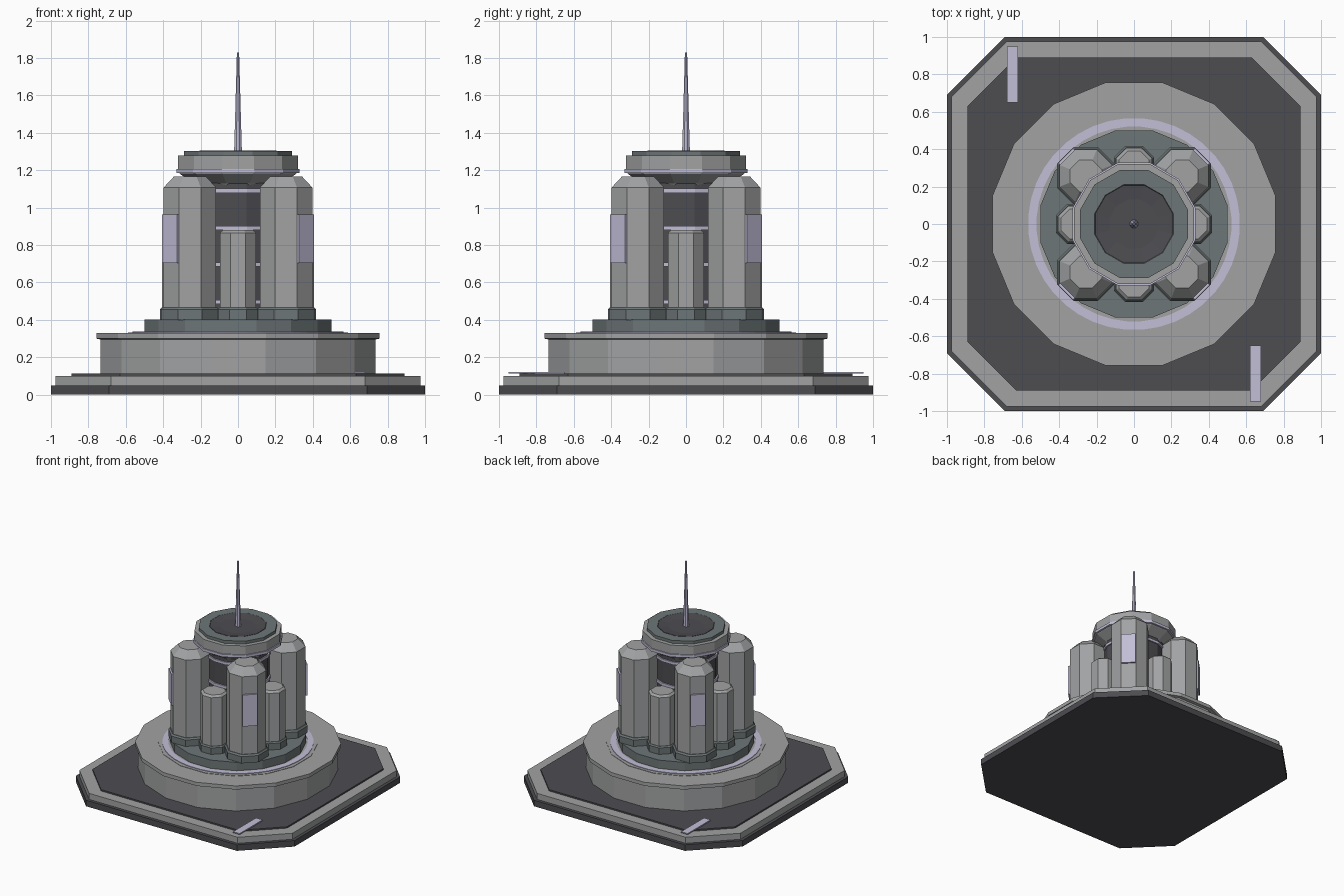
import bpy, bmesh, math
from mathutils import Matrix

if "Cube" in bpy.data.objects:
    bpy.data.objects.remove(bpy.data.objects["Cube"])


def material(name, rgb):
    m = bpy.data.materials.new(name)
    m.diffuse_color = (*rgb, 1)
    m.use_nodes = True
    m.node_tree.nodes["Principled BSDF"].inputs["Base Color"].default_value = m.diffuse_color
    return m


DARK = material("charcoal", (0.074, 0.072, 0.081))
GREY = material("light grey", (0.36, 0.365, 0.37))
SLATE = material("slate grey", (0.155, 0.18, 0.185))
LILAC = material("pale lilac", (0.54, 0.52, 0.68))


def finish(name, bm, mat, loc=(0, 0, 0)):
    bmesh.ops.recalc_face_normals(bm, faces=bm.faces)
    me = bpy.data.meshes.new(name)
    bm.to_mesh(me)
    bm.free()
    me.materials.append(mat)
    ob = bpy.data.objects.new(name, me)
    ob.location = loc
    bpy.context.collection.objects.link(ob)
    return ob


def loft(name, loops, mat, loc=(0, 0, 0), closed=False):
    """Skin a stack of equal-length point loops; cap the ends unless closed."""
    bm = bmesh.new()
    rings = [[bm.verts.new(p) for p in loop] for loop in loops]
    n = len(rings[0])
    pairs = list(zip(rings, rings[1:])) + ([(rings[-1], rings[0])] if closed else [])
    for a, b in pairs:
        for i in range(n):
            j = (i + 1) % n
            bm.faces.new((a[i], a[j], b[j], b[i]))
    if not closed:
        bm.faces.new(rings[0])
        bm.faces.new(rings[-1])
    return finish(name, bm, mat, loc)


def turned(name, profile, sides, mat, loc=(0, 0, 0), closed=False):
    """Polygonal lathe of (radius across flats, z) with flats facing the axes."""
    loops = []
    for r, z in profile:
        rr = r / math.cos(math.pi / sides)
        angles = [(i + 0.5) * 2 * math.pi / sides for i in range(sides)]
        loops.append([(rr * math.cos(a), rr * math.sin(a), z) for a in angles])
    return loft(name, loops, mat, loc, closed)


def slab(name, layers, mat):
    """Square plate with cut corners from (half size, corner start, z) layers."""
    return loft(name, [[(h, -c, z), (h, c, z), (c, h, z), (-c, h, z),
                        (-h, c, z), (-h, -c, z), (-c, -h, z), (c, -h, z)]
                       for h, c, z in layers], mat)


def box(name, size, loc, mat, turn=0):
    bm = bmesh.new()
    bmesh.ops.create_cube(bm, size=1, matrix=Matrix.Diagonal((*size, 1)))
    ob = finish(name, bm, mat, loc)
    ob.rotation_euler.z = turn
    return ob


# Ground platform
slab("platform_foot", [(1.0, 0.69, 0), (1.0, 0.69, 0.05)], DARK)
slab("platform_rim", [(0.975, 0.68, 0.05), (0.975, 0.68, 0.10)], GREY)
slab("platform_deck", [(0.89, 0.63, 0.10), (0.89, 0.63, 0.112)], DARK)
for s in (1, -1):
    box("deck_strip", (0.06, 0.30, 0.009), (0.65 * s, -0.80 * s, 0.1165), LILAC)

# Drum with lip, inlaid ring and upper tier
turned("drum", [(0.735, 0.11), (0.735, 0.295), (0.757, 0.30), (0.757, 0.33)], 16, GREY)
turned("drum_collar", [(0.588, 0.32), (0.588, 0.333)], 16, GREY)
turned("drum_light_ring", [(0.52, 0.32), (0.565, 0.32), (0.565, 0.337), (0.52, 0.337)],
       40, LILAC, closed=True)
turned("upper_tier", [(0.50, 0.32), (0.50, 0.402)], 16, SLATE)

# Central core with light bands
turned("core", [(0.235, 0.40), (0.235, 1.14)], 16, DARK)
for z in (0.495, 0.695, 0.892, 1.09):
    turned("core_band", [(0.245, z - 0.011), (0.245, z + 0.011)], 16, LILAC)

# Corner columns with collars, bevelled caps and diagonal windows
for sx in (1, -1):
    for sy in (1, -1):
        at = (0.257 * sx, 0.257 * sy, 0)
        turned("corner_column", [(0.14, 0.40), (0.14, 1.108), (0.085, 1.167)], 8, GREY, at)
        turned("corner_collar", [(0.155, 0.40), (0.155, 0.455), (0.145, 0.467)], 8, SLATE, at)
        box("column_window", (0.02, 0.112, 0.26), (0.359 * sx, 0.359 * sy, 0.833),
            LILAC, math.atan2(sy, sx))

# Short columns between the corners
for i in range(4):
    a = i * math.pi / 2
    at = (0.31 * math.cos(a), 0.31 * math.sin(a), 0)
    turned("side_column", [(0.097, 0.40), (0.097, 0.865), (0.08, 0.88)], 8, GREY, at)
    turned("side_collar", [(0.108, 0.40), (0.108, 0.455), (0.10, 0.465)], 8, SLATE, at)

# Head, its light band, roof dish and spire
turned("head", [(0.225, 1.115), (0.235, 1.13), (0.31, 1.18), (0.32, 1.205), (0.32, 1.28)],
       12, GREY)
turned("head_band", [(0.328, 1.185), (0.328, 1.207)], 12, LILAC)
turned("roof", [(0.288, 1.275), (0.288, 1.304), (0.21, 1.304), (0.20, 1.285)], 12, SLATE)
turned("roof_dish", [(0.207, 1.28), (0.207, 1.305), (0.13, 1.296), (0.10, 1.296)], 12, DARK)
turned("spire", [(0.021, 1.29), (0.015, 1.50), (0.006, 1.83)], 8, LILAC)
